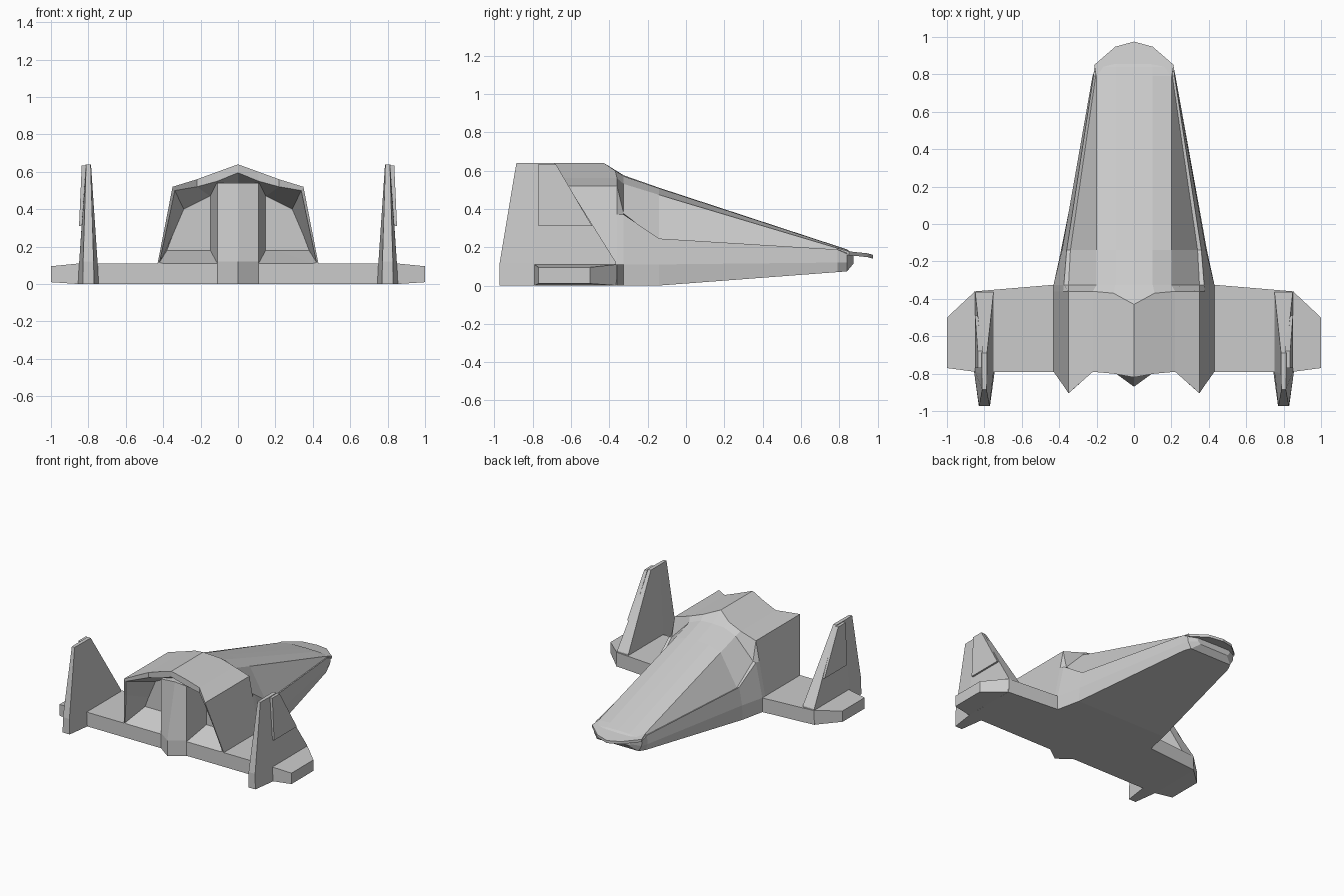
import bpy, bmesh

if "Cube" in bpy.data.objects:
    bpy.data.objects.remove(bpy.data.objects["Cube"])

def finish(name, bm):
    bmesh.ops.remove_doubles(bm, verts=bm.verts, dist=0.0005)
    bmesh.ops.recalc_face_normals(bm, faces=bm.faces)
    me = bpy.data.meshes.new(name)
    bm.to_mesh(me)
    bm.free()
    ob = bpy.data.objects.new(name, me)
    bpy.context.collection.objects.link(ob)
    return ob

def loft(name, rings):
    """Skin a closed solid through rings with equal point counts."""
    bm = bmesh.new()
    vs = [[bm.verts.new(p) for p in r] for r in rings]
    n = len(rings[0])
    for a, b in zip(vs, vs[1:]):
        for i in range(n):
            j = (i + 1) % n
            bm.faces.new((a[i], a[j], b[j], b[i]))
    bm.faces.new(vs[0])
    bm.faces.new(vs[-1])
    return finish(name, bm)

def mirrored(half):
    """Half section ending on x = 0 -> full symmetric ring."""
    return list(half) + [(-x, y, z) for x, y, z in reversed(half[:-1])]

def section(y, pts):
    return [(x, y, z) for x, z in pts]

def mirror_x(ob):
    m = ob.modifiers.new("Mirror", 'MIRROR')
    m.use_axis[0] = True

# Hull: engine recess, cowl, then the long tapering forebody
recess = [
    section(-.60, [(.2, .18), (.38, .18), (.35, .26), (.29, .40), (.15, .47), (.11, .48), (0, .50)]),
    [(.40, -.79, .11), (.42, -.79, .115), (.365, -.855, .37), (.338, -.895, .50),
     (.22, -.79, .52), (.11, -.80, .55), (0, -.82, .595)],
]
cowl = [
    [(.43, -.79, 0), (.43, -.79, .11), (.379, -.862, .37), (.35, -.905, .52),
     (.22, -.79, .56), (.11, -.80, .60), (0, -.82, .64)],
    [(.43, -.36, 0), (.43, -.36, .11), (.379, -.36, .37), (.35, -.36, .52),
     (.22, -.36, .56), (.11, -.37, .60), (0, -.43, .64)],
]
forebody = [
    section(-.325, [(.43, 0), (.43, .11), (.375, .37), (.35, .375), (.2, .53), (.1, .57), (0, .575)]),
    section(-.14, [(.39, 0), (.385, .11), (.36, .245), (.34, .235), (.2, .473), (.1, .507), (0, .51)]),
    section(.79, [(.205, .07), (.222, .12), (.217, .188), (.205, .185), (.2, .195), (.1, .203), (0, .205)]),
    section(.84, [(.18, .074), (.205, .12), (.212, .165), (.21, .17), (.2, .178), (.1, .186), (0, .188)]),
    section(.875, [(.12, .115), (.14, .13), (.15, .15), (.14, .16), (.12, .165), (.08, .165), (0, .165)]),
]
loft("hull", [mirrored(h) for h in recess + cowl + forebody])

# Nose lip: thin faceted plate overhanging the front
lip = [(.2, .78, .198), (.213, .85, .178), (.1, .948, .168), (0, .975, .16)]
top = mirrored(lip)
loft("nose_lip", [[(x, y, z - .02) for x, y, z in top], top])

# Wing slab with clipped, thinner tips
def wing_slice(x, y0, y1, z0, z1):
    return [(x, y0, z0), (x, y1, z0), (x, y1, z1), (x, y0, z1)]

tips = [(.43, -.79, -.325, 0, .11), (.85, -.79, -.36, 0, .11), (1, -.77, -.5, .01, .095)]
loft("wing", [wing_slice(-x, *r) for x, *r in reversed(tips)] + [wing_slice(x, *r) for x, *r in tips])

# Central pillar between the two engine bays, with a raked prow
def pillar_ring(z, prow):
    return [(-.15, -.59, z), (-.11, -.79, z), (0, prow, z), (.11, -.79, z), (.15, -.59, z)]

loft("engine_pillar", [pillar_ring(0, -.87), pillar_ring(.12, -.87), pillar_ring(.54, -.775)])

# Tail fins: tapered blades near the wing tips
def fin_ring(z, lead, mid, trail, wide, thin):
    half = [(wide, lead), (wide, mid), (thin, trail)]
    return [(.80 + x, y, z) for x, y in half] + [(.80 - x, y, z) for x, y in reversed(half)]

fin = loft("tail_fin", [fin_ring(0, -.36, -.79, -.972, .055, .03),
                        fin_ring(.12, -.365, -.79, -.972, .049, .028),
                        fin_ring(.64, -.69, -.80, -.885, .014, .012)])
mirror_x(fin)

# Raised panel on the outer face of each fin
outline = [(-.77, .31), (-.49, .31), (-.68, .635), (-.77, .635)]
panel = loft("fin_panel", [[(.81, y, z) for y, z in outline],
                           [(.85 - (z - .31) * .045, y, z) for y, z in outline]])
mirror_x(panel)
